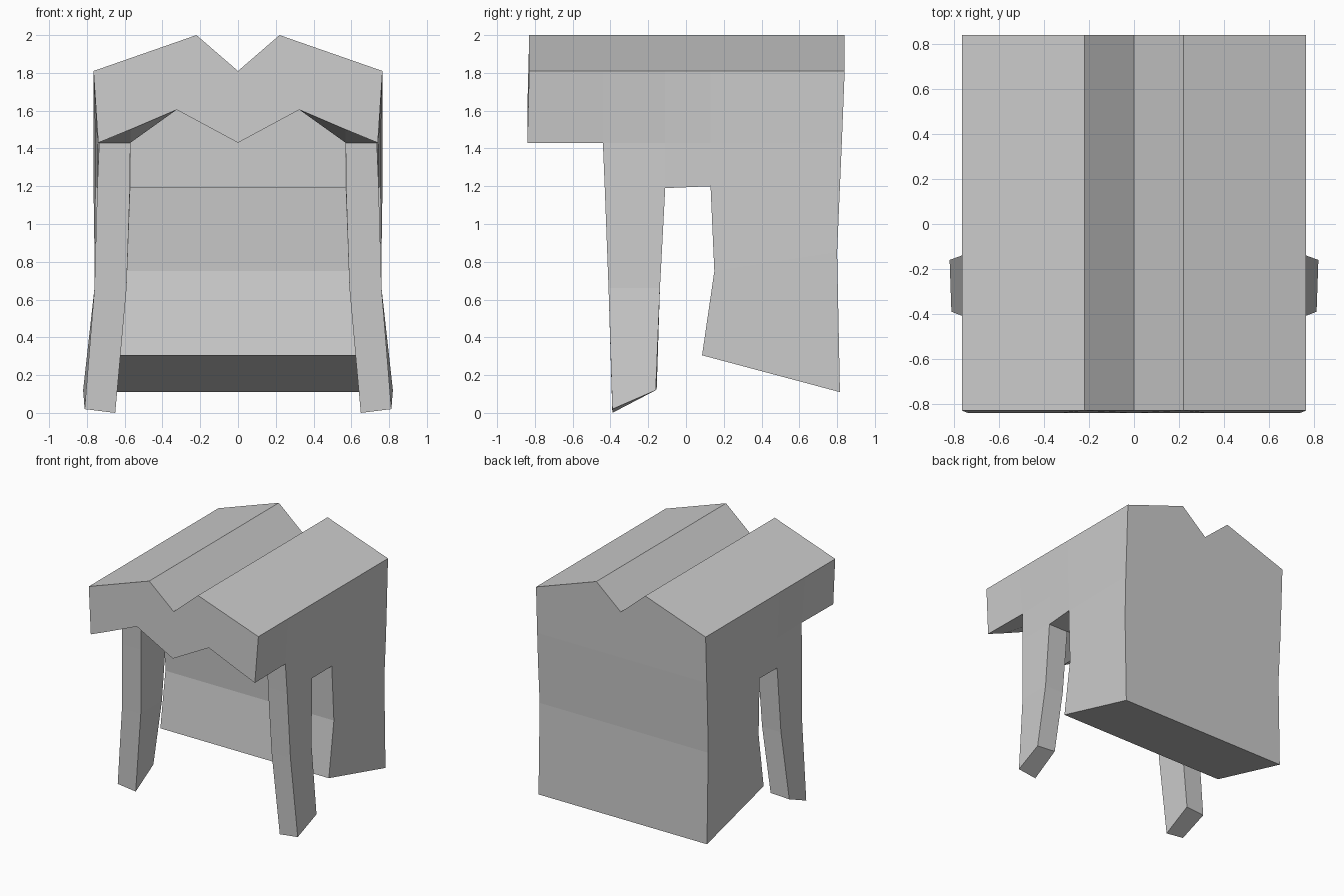
import bpy
import bmesh

cube = bpy.data.objects.get("Cube")
if cube:
    bpy.data.objects.remove(cube, do_unlink=True)

bm = bmesh.new()


def face(points):
    return bm.faces.new([bm.verts.new(p) for p in points])


def strip(rows, closed=False):
    """Skin neighbouring rows of points with quads."""
    for a, b in zip(rows, rows[1:]):
        n = len(a)
        for i in range(n if closed else n - 1):
            j = (i + 1) % n
            face([a[i], a[j], b[j], b[i]])


# Ridged roof: outer skin from front to back, left half only
def roof_row(y, lip_y, lip_x):
    return [(0, y, 1.81), (0.22, y, 2.0), (0.765, y, 1.81), (lip_x, lip_y, 1.43)]


roof = [roof_row(-0.83, -0.84, 0.74), roof_row(-0.44, -0.44, 0.735),
        roof_row(-0.11, -0.11, 0.745), roof_row(0.13, 0.13, 0.755),
        roof_row(0.84, 0.825, 0.765)]
strip(roof)


# Zigzag fringe: underside, front face and the wall behind it
def fringe_row(y, kink_z):
    return [(0, y, 1.43), (0.325, y, 1.605), (0.57, y, kink_z)]


under = [fringe_row(-0.84, 1.5), fringe_row(-0.44, 1.43), fringe_row(-0.11, 1.43)]
strip([under[0] + [roof[0][3]], under[1] + [roof[1][3]]])
strip(under[1:])
face(roof[0] + under[0][::-1])
face(under[2] + [(0.57, -0.11, 1.19), (0, -0.11, 1.19)])

# Side panel above the notch, and the notch ceiling
side = [(0.745, -0.11, 1.19), (0.755, 0.13, 1.2), (0.765, 0.815, 1.2)]
strip([[r[3] for r in roof[2:]], side])
face([(0, -0.11, 1.19), (0.57, -0.11, 1.19), side[0], side[1], (0, 0.13, 1.2)])

# Back block
back = [[(0, 0.13, 1.2), side[1], side[2], (0, 0.815, 1.2)]]
for w, front_y, front_z, back_y, back_z in [(0.76, 0.15, 0.75, 0.8, 0.85),
                                            (0.76, 0.085, 0.305, 0.815, 0.11)]:
    back.append([(0, front_y, front_z), (w, front_y, front_z),
                 (w, back_y, back_z), (0, back_y, back_z)])
strip(back)
face(back[-1])
face(roof[-1][:3] + [roof[-1][3], (0, 0.825, 1.43)])
face([roof[-1][3], side[2], (0, 0.815, 1.2), (0, 0.825, 1.43)])

# Side lock hanging in front of the notch
top = [(0.745, -0.11, 1.43), (0.735, -0.44, 1.43), (0.57, -0.44, 1.43), (0.57, -0.11, 1.43)]
knee = [side[0], (0.745, -0.43, 1.19), (0.572, -0.43, 1.19), (0.57, -0.11, 1.19)]
shin = [(0.76, -0.138, 0.66), (0.76, -0.41, 0.66), (0.59, -0.41, 0.66), (0.59, -0.138, 0.66)]
tip = [(0.82, -0.16, 0.12), (0.812, -0.39, 0.02), (0.65, -0.39, 0.0), (0.655, -0.155, 0.13)]
strip([top, knee])
strip([knee, shin, tip], closed=True)
face(tip)

# Weld the parts and mirror to the other side
bmesh.ops.remove_doubles(bm, verts=bm.verts[:], dist=0.0005)
bmesh.ops.mirror(bm, geom=bm.verts[:] + bm.edges[:] + bm.faces[:], axis="X", merge_dist=0.0005)
bmesh.ops.remove_doubles(bm, verts=bm.verts[:], dist=0.0005)
bmesh.ops.recalc_face_normals(bm, faces=bm.faces[:])

mesh = bpy.data.meshes.new("hair_shell")
bm.to_mesh(mesh)
bm.free()
hair = bpy.data.objects.new("hair_shell", mesh)
bpy.context.collection.objects.link(hair)

# Flat light grey
grey = bpy.data.materials.new("light_grey")
grey.use_nodes = True
grey.diffuse_color = (0.6, 0.6, 0.6, 1)
grey.node_tree.nodes["Principled BSDF"].inputs["Base Color"].default_value = (0.6, 0.6, 0.6, 1)
mesh.materials.append(grey)
